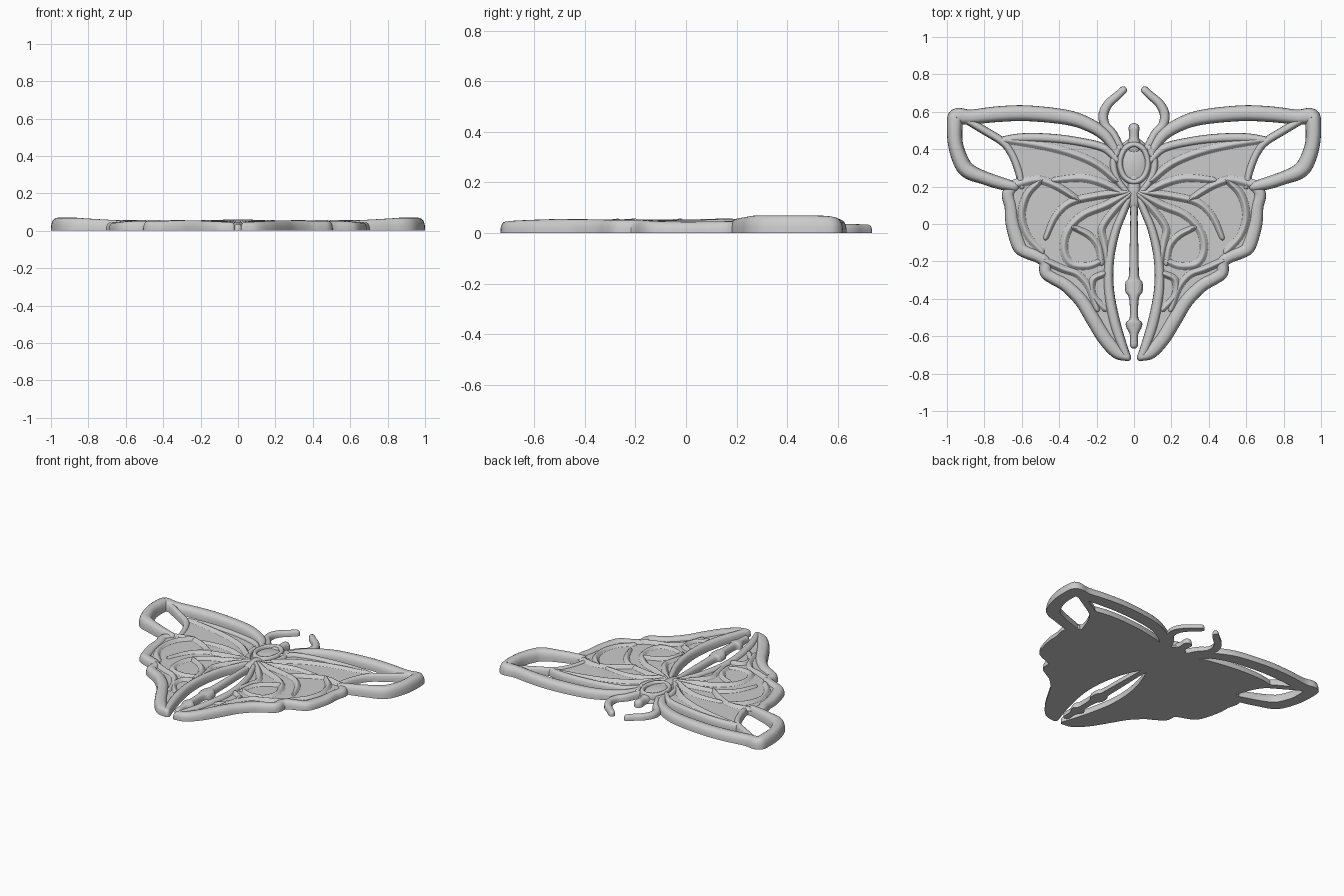
import bpy, bmesh, math
from mathutils import Vector

if "Cube" in bpy.data.objects:
    bpy.data.objects.remove(bpy.data.objects["Cube"])


def smooth_path(pts, cyclic=False, n=6):
    """Catmull-Rom interpolation of (x, y, half_width) points."""
    P = [Vector(p) for p in pts]
    out, c = [], len(P)
    for i in range(c if cyclic else c - 1):
        g = lambda k: P[k % c] if cyclic else P[max(0, min(c - 1, k))]
        a, b, d, e = g(i - 1), g(i), g(i + 1), g(i + 2)
        for k in range(n):
            t = k / n
            out.append(0.5 * (2 * b + (d - a) * t + (2 * a - 5 * b + 4 * d - e) * t * t
                              + (3 * b - a - 3 * d + e) * t ** 3))
    if not cyclic:
        out.append(P[-1])
    return out


def finish(name, bm, mirror):
    bmesh.ops.recalc_face_normals(bm, faces=bm.faces)
    me = bpy.data.meshes.new(name)
    bm.to_mesh(me)
    bm.free()
    ob = bpy.data.objects.new(name, me)
    bpy.context.collection.objects.link(ob)
    if mirror:
        ob.modifiers.new("mirror", 'MIRROR')
    bpy.ops.object.select_all(action='DESELECT')
    bpy.context.view_layer.objects.active = ob
    ob.select_set(True)
    bpy.ops.object.shade_smooth_by_angle(angle=math.radians(50))
    return ob


def rib(name, pts, heights, z0=0.0, soft=False, cyclic=False, mirror=True):
    """Flat-based rib swept along a path; soft ribs blend into the membrane."""
    path = smooth_path(pts, cyclic)
    n = len(path)
    rings = []
    for i, p in enumerate(path):
        a = path[(i - 1) % n] if cyclic else path[max(0, i - 1)]
        b = path[(i + 1) % n] if cyclic else path[min(n - 1, i + 1)]
        t = Vector((b.x - a.x, b.y - a.y)).normalized()
        f = i / (n - 1) * (len(heights) - 1)
        k = min(int(f), max(0, len(heights) - 2))
        h = heights[k] + (heights[min(k + 1, len(heights) - 1)] - heights[k]) * (f - k)
        rings.append((Vector(p.xy), t, p.z, h))
    if not cyclic:  # rounded ends
        def cap(r, s):
            return [(r[0] + r[1] * s * r[2] * math.sin(u), r[1], r[2] * math.cos(u),
                     r[3] * math.cos(u) ** 0.6) for u in (0.5, 0.95, 1.3, 1.52)]
        rings = cap(rings[0], -1)[::-1] + rings + cap(rings[-1], 1)
    bm = bmesh.new()
    m, loops = 12, []
    for c, t, w, h in rings:
        side = Vector((-t.y, t.x))
        loop = []
        for j in range(m + 1):
            if soft:
                u = 2 * j / m - 1
                z = h * math.cos(u * math.pi / 2) ** 2
            else:
                q = math.pi * j / m
                u = -math.copysign(abs(math.cos(q)) ** 0.75, math.cos(q))
                z = h * max(0, math.sin(q)) ** 0.8
            q2 = c + side * u * w
            loop.append(bm.verts.new((q2.x, q2.y, z0 + z)))
        loops.append(loop)
    for i in range(len(loops) if cyclic else len(loops) - 1):
        A, B = loops[i], loops[(i + 1) % len(loops)]
        for j in range(m + 1):
            k = (j + 1) % (m + 1)
            bm.faces.new((A[j], A[k], B[k], B[j]))
    if not cyclic:
        bm.faces.new(loops[0])
        bm.faces.new(loops[-1])
    return finish(name, bm, mirror)


def dome(name, x, y, rx, ry, top, mirror=False):
    bm = bmesh.new()
    bmesh.ops.create_uvsphere(bm, u_segments=32, v_segments=16, radius=1)
    for v in bm.verts:
        v.co = (x + v.co.x * rx, y + v.co.y * ry, max(0, v.co.z) * top)
    bmesh.ops.dissolve_degenerate(bm, dist=1e-5, edges=bm.edges)
    return finish(name, bm, mirror)


# Outer rims and edge veins
fore_rim = [(.09, .38, .025), (.15, .47, .032), (.24, .53, .036), (.36, .57, .04), (.57, .592, .042),
            (.73, .587, .042), (.87, .572, .04), (.94, .575, .045), (.957, .55, .043), (.955, .43, .04),
            (.92, .325, .043), (.88, .28, .042), (.81, .25, .036), (.72, .22, .034), (.64, .2, .028)]
hind_rim = [(.64, .205, .03), (.672, .16, .034), (.658, .09, .034), (.648, 0, .038), (.615, -.11, .04),
            (.585, -.145, .035), (.51, -.175, .034), (.475, -.205, .034), (.47, -.26, .034),
            (.43, -.29, .034), (.36, -.33, .036), (.28, -.41, .038), (.22, -.505, .04),
            (.155, -.61, .04), (.09, -.685, .036), (.038, -.713, .02)]
inner_rim = [(.035, -.713, .02), (.06, -.66, .026), (.105, -.52, .03), (.135, -.35, .028),
             (.132, -.19, .026), (.1, -.04, .024), (.06, .06, .022), (.03, .13, .02)]
top_vein = [(.09, .34, .02), (.16, .405, .024), (.3, .44, .024), (.45, .458, .025), (.6, .46, .025), (.71, .445, .022)]
rib("forewing_rim", fore_rim, (.05, .055, .058, .07, .07, .055))
rib("hindwing_rim", hind_rim, (.048, .045, .053, .053, .056, .045))
rib("hindwing_inner_rim", inner_rim, (.045, .054, .054, .05))
rib("forewing_top_vein", top_vein, (.055, .05, .045))
bar = [(.9, .56, .022), (.8, .5, .022), (.7, .437, .022), (.65, .37, .022), (.615, .28, .022), (.6, .2, .02)]
rib("wingtip_bar", bar, (.055, .045, .042))

# Wing membrane bounded by the rims
bm = bmesh.new()
outline = [(0, .4)] + [p.xy for p in smooth_path(top_vein)]
outline += [p[:2] for p in bar[3:5]]
outline += [p.xy for p in smooth_path(hind_rim)] + [p.xy for p in smooth_path(inner_rim)[1:]] + [(0, .09)]
face = bm.faces.new([bm.verts.new((p[0], p[1], 0)) for p in outline])
ext = bmesh.ops.extrude_face_region(bm, geom=[face])
for v in ext['geom']:
    if isinstance(v, bmesh.types.BMVert):
        v.co.z = .034
bmesh.ops.triangulate(bm, faces=bm.faces)
finish("wing_membrane", bm, True)

# Soft veins on the membrane: name -> path
veins = {
    "fore_vein_upper": [(.1, .24, .026), (.2, .32, .028), (.34, .38, .028), (.5, .42, .028), (.66, .445, .025)],
    "fore_vein_lower": [(.07, .17, .025), (.17, .22, .028), (.28, .245, .028), (.42, .235, .022)],
    "fore_margin": [(.3, .13, .02), (.4, .195, .026), (.5, .235, .028), (.58, .225, .03), (.66, .2, .03)],
    "mid_vein": [(.05, .17, .025), (.2, .15, .026), (.34, .115, .026), (.42, .04, .024), (.47, -.07, .018)],
    "side_scallop": [(.5, .23, .02), (.57, .16, .026), (.6, .05, .026), (.57, -.06, .026), (.5, -.14, .026)],
    "hind_vein_outer": [(.04, .16, .028), (.15, .1, .028), (.27, .05, .028), (.35, -.03, .028),
                        (.375, -.13, .028), (.34, -.21, .028), (.25, -.225, .026), (.18, -.2, .022)],
    "hind_vein_inner": [(.03, .15, .026), (.1, .08, .026), (.17, -.02, .026), (.16, -.1, .026),
                        (.14, -.2, .024)],
    "hind_cell_vein": [(.32, -.02, .02), (.24, -.06, .024), (.19, -.12, .026), (.175, -.2, .024)],
    "hind_margin": [(.47, -.2, .025), (.38, -.24, .025), (.3, -.27, .025), (.24, -.34, .025), (.2, -.45, .022)],
    "hind_lower_curl": [(.17, -.27, .022), (.22, -.3, .024), (.22, -.38, .024), (.16, -.45, .022)],
}
for name, pts in veins.items():
    rib(name, pts, (.026, .02, .016), z0=.032, soft=True)

# Thorax, head and abdomen
dome("thorax", 0, .31, .1, .15, .052)
rib("thorax_ring", [(.075 * math.cos(a), .325 + .1 * math.sin(a), .018)
                    for a in [i * math.pi / 4 for i in range(8)]],
    (.06,), cyclic=True, mirror=False)
rib("head", [(0, .41, .045), (0, .45, .03), (0, .48, .026), (0, .51, .03)], (.05, .045, .045), mirror=False)
rib("waist", [(0, .25, .03), (0, .18, .04), (0, .11, .032)], (.05, .055, .045), mirror=False)
rib("shoulder_strap", [(.03, .16, .02), (.09, .24, .02), (.11, .33, .022), (.08, .41, .02)], (.05, .052, .05))
rib("abdomen", [(0, .12, .022), (0, .02, .02), (0, -.15, .024), (0, -.28, .028), (0, -.31, .045),
                (0, -.36, .046), (0, -.4, .026), (0, -.5, .023), (0, -.525, .042), (0, -.55, .042),
                (0, -.59, .023), (0, -.645, .022)], (.042, .04, .045, .045, .036), mirror=False)

# Antennae
rib("antenna", [(.07, .4, .022), (.11, .48, .022), (.155, .53, .025), (.163, .59, .026), (.135, .645, .024),
                (.09, .685, .022), (.058, .715, .021)], (.045, .036, .036, .034))
